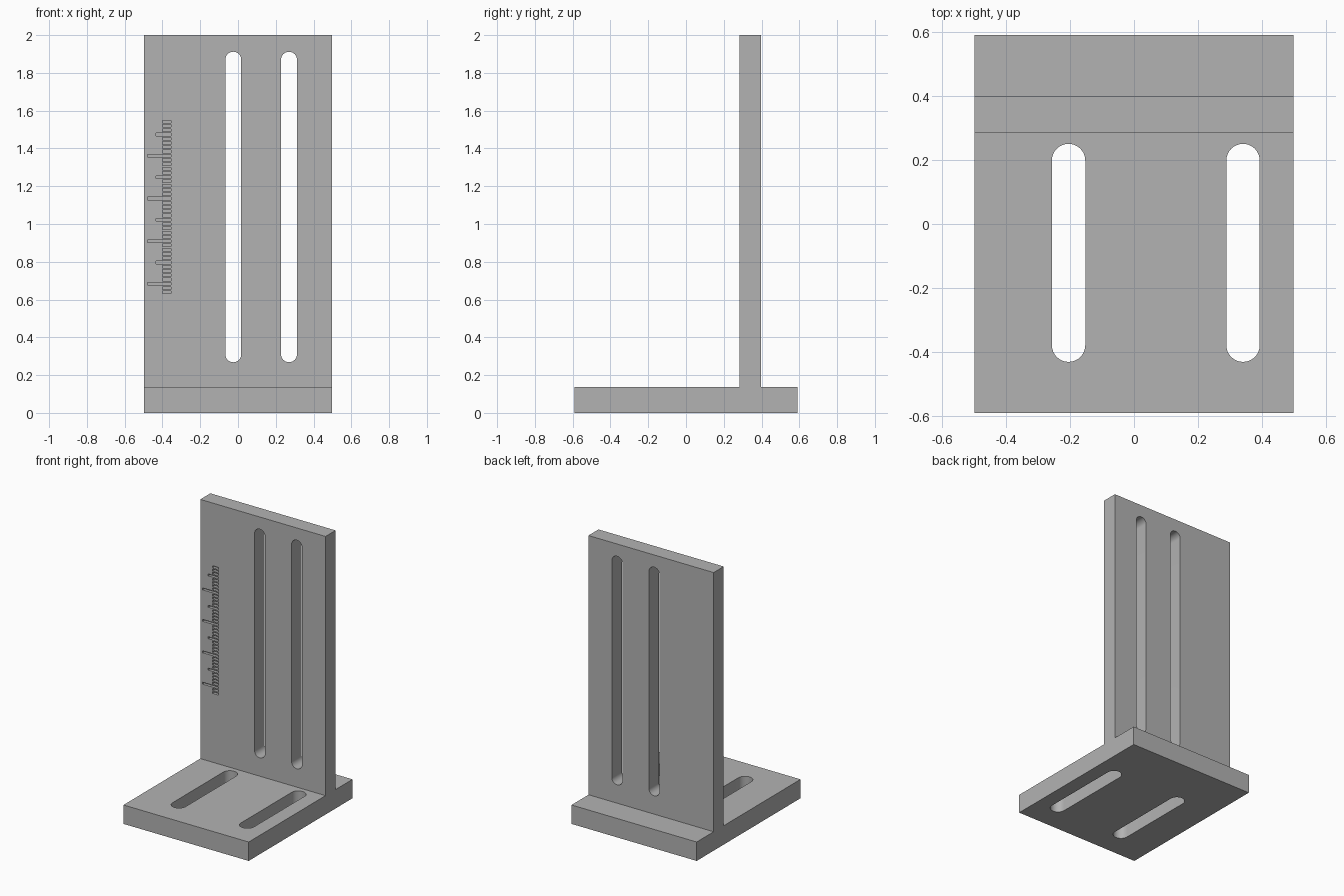
import bpy, bmesh
from math import pi, radians, sin, cos
from mathutils import Vector

cube = bpy.data.objects.get("Cube")
if cube:
    bpy.data.objects.remove(cube, do_unlink=True)

HALF_W, HALF_D, BASE_H, TOP = 0.498, 0.59, 0.136, 2.0
WALL_FRONT, WALL_BACK = 0.283, 0.397

grey = bpy.data.materials.new("plain grey")
grey.use_nodes = True
grey.diffuse_color = (0.45, 0.45, 0.45, 1)
grey.node_tree.nodes["Principled BSDF"].inputs["Base Color"].default_value = grey.diffuse_color


def prism(bm, outline, sweep):
    """Closed solid from an outline of points pushed along a vector."""
    face = bm.faces.new([bm.verts.new(p) for p in outline])
    result = bmesh.ops.extrude_face_region(bm, geom=[face], use_keep_orig=True)
    verts = [v for v in result["geom"] if isinstance(v, bmesh.types.BMVert)]
    bmesh.ops.translate(bm, verts=verts, vec=Vector(sweep))


def stadium(x, low, high, radius, steps=16):
    """Rounded slot outline in a plane, as (across, along) pairs."""
    arc = [pi * i / steps for i in range(steps + 1)]
    top = [(x + radius * cos(a), high - radius + radius * sin(a)) for a in arc]
    bottom = [(x - radius * cos(a), low + radius - radius * sin(a)) for a in arc]
    return top + bottom


def make_object(name, bm):
    bmesh.ops.recalc_face_normals(bm, faces=bm.faces[:])
    mesh = bpy.data.meshes.new(name)
    bm.to_mesh(mesh)
    bm.free()
    mesh.materials.append(grey)
    obj = bpy.data.objects.new(name, mesh)
    bpy.context.collection.objects.link(obj)
    return obj


# Bracket: inverted T profile swept across the width
profile = [(-HALF_D, 0), (HALF_D, 0), (HALF_D, BASE_H), (WALL_BACK, BASE_H),
           (WALL_BACK, TOP), (WALL_FRONT, TOP), (WALL_FRONT, BASE_H), (-HALF_D, BASE_H)]
bm = bmesh.new()
prism(bm, [(-HALF_W, y, z) for y, z in profile], (2 * HALF_W, 0, 0))
bracket = make_object("slotted_bracket", bm)

# Through slots in the upright wall and in the base
bm = bmesh.new()
for x in (-0.025, 0.27):
    prism(bm, [(a, 0.2, z) for a, z in stadium(x, 0.268, 1.912, 0.042)], (0, 0.3, 0))
for x in (-0.204, 0.34):
    prism(bm, [(a, y, -0.1) for a, y in stadium(x, -0.43, 0.25, 0.052)], (0, 0, 0.3))

# Engraved ruler marks: short, medium every fifth, long every tenth
RIGHT, PITCH, HALF_MARK, DEPTH = -0.355, 0.0226, 0.007, 0.02
for i in range(41):
    left = {2: -0.48, 7: -0.435}.get(i % 10, -0.4)
    z = 0.638 + i * PITCH
    y = WALL_FRONT - DEPTH
    prism(bm, [(left, y, z - HALF_MARK), (RIGHT, y, z - HALF_MARK),
               (RIGHT, y, z + HALF_MARK), (left, y, z + HALF_MARK)], (0, 2 * DEPTH, 0))
cutter = make_object("slot_and_mark_cutter", bm)
cutter.hide_render = True

# Cut everything out of the bracket
cut = bracket.modifiers.new("cutouts", "BOOLEAN")
cut.operation = "DIFFERENCE"
cut.solver = "EXACT"
cut.object = cutter
bpy.ops.object.select_all(action="DESELECT")
bracket.select_set(True)
bpy.context.view_layer.objects.active = bracket
bpy.ops.object.modifier_apply(modifier=cut.name)
bpy.data.objects.remove(cutter, do_unlink=True)
bpy.ops.object.shade_smooth_by_angle(angle=radians(30))
